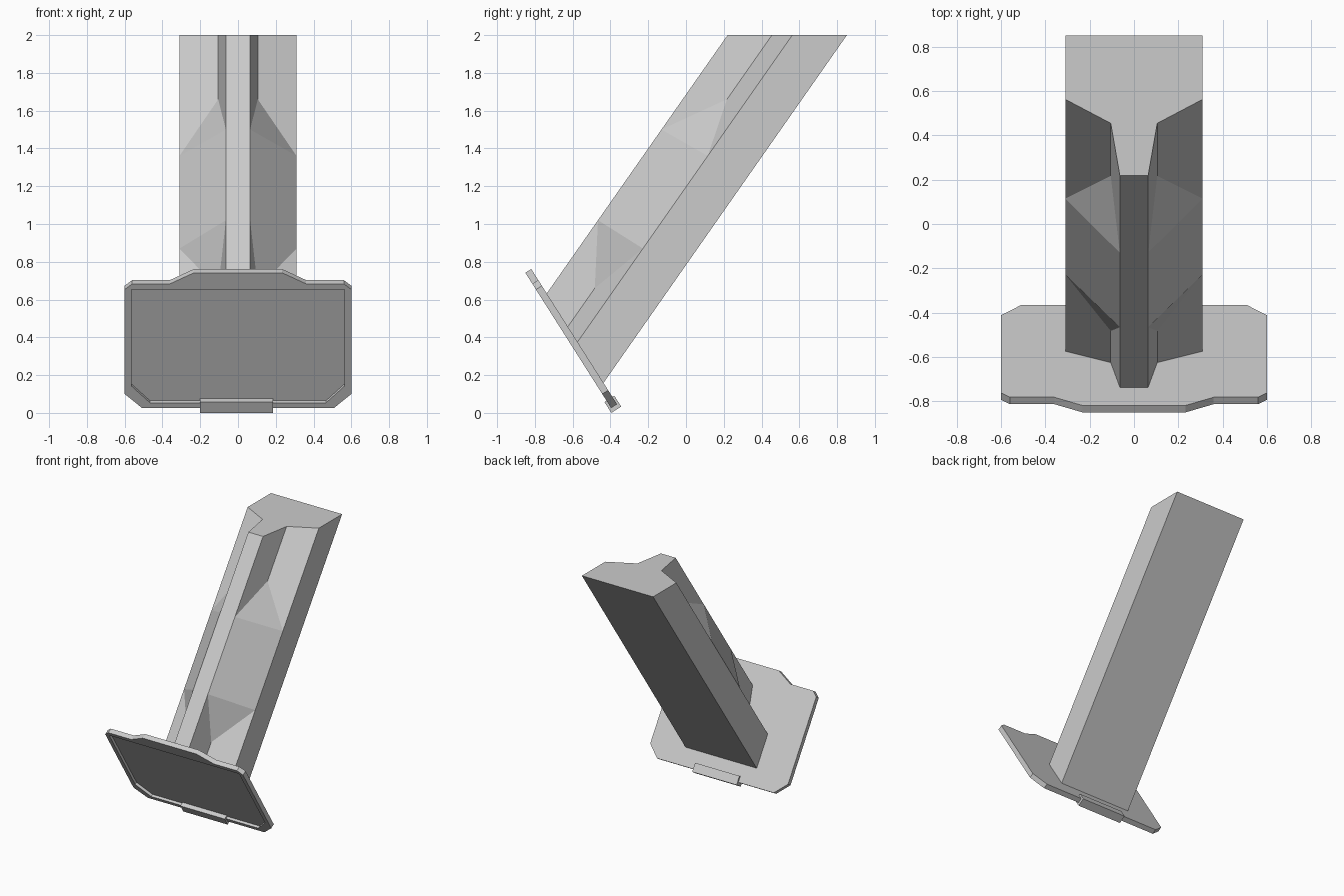
import bpy, bmesh, math

if "Cube" in bpy.data.objects:
    bpy.data.objects.remove(bpy.data.objects["Cube"])

TILT = math.radians(122.4)   # lean of the base plate
PLATE_Y = -0.336             # where the plate's back plane meets the floor
LEAN = 0.7                   # y shift of the grip per unit of height

grey = bpy.data.materials.new("plain grey")
grey.use_nodes = True
grey.diffuse_color = (0.6, 0.6, 0.6, 1)
grey.node_tree.nodes["Principled BSDF"].inputs["Base Color"].default_value = (0.6, 0.6, 0.6, 1)


def make_object(name, bm):
    bmesh.ops.recalc_face_normals(bm, faces=bm.faces)
    mesh = bpy.data.meshes.new(name)
    bm.to_mesh(mesh)
    bm.free()
    mesh.materials.append(grey)
    obj = bpy.data.objects.new(name, mesh)
    bpy.context.collection.objects.link(obj)
    return obj


def plate_prism(name, half, low, high):
    """Symmetric outline in the tilted plate frame, extruded from low to high."""
    outline = half + [(-x, v) for x, v in reversed(half)]
    bm = bmesh.new()
    face = bm.faces.new([bm.verts.new((x, v, low)) for x, v in outline])
    grown = bmesh.ops.extrude_face_region(bm, geom=[face])["geom"]
    verts = [g for g in grown if isinstance(g, bmesh.types.BMVert)]
    bmesh.ops.translate(bm, verts=verts, vec=(0, 0, high - low))
    obj = make_object(name, bm)
    obj.rotation_euler.x = TILT
    obj.location.y = PLATE_Y
    return obj


def apply_modifiers(obj):
    bpy.ops.object.select_all(action="DESELECT")
    bpy.context.view_layer.objects.active = obj
    obj.select_set(True)
    for mod in list(obj.modifiers):
        bpy.ops.object.modifier_apply(modifier=mod.name)


# Grip: leaning half section with a groove that is filled in mid-length
SECTION = {"C": (0, 0.22), "R": (0.064, 0.22), "G": (0.105, 0.455),
           "S": (0.31, 0.563), "B": (0.31, 0.852), "K": (0, 0.852)}
MIDDLE = {"R": (1.5, 1.02), "G": (1.66, 0.66), "S": (1.36, 0.87)}
bm = bmesh.new()
v = {}
for key, (x, y) in SECTION.items():
    slope = -1 / math.tan(TILT)
    foot = (PLATE_Y - y + 2 * LEAN) / (LEAN + slope)
    heights = {"t": 2, "b": foot}
    if key in MIDDLE:
        heights["u"], heights["l"] = MIDDLE[key]
    for level, z in heights.items():
        v[key + level] = bm.verts.new((x, y - LEAN * (2 - z), z))
for loop in ("Ct Cb Rb Rl Ru Rt", "Rt Ru Gu Gt", "Rl Rb Gb Gl", "Gt Gu Su St",
             "Gl Gb Sb Sl", "Ru Su Gu", "Rl Gl Sl", "Ru Rl Sl Su",
             "St Su Sl Sb Bb Bt", "Bt Bb Kb Kt",
             "Ct Rt Gt St Bt Kt", "Kb Bb Sb Gb Rb Cb"):
    bm.faces.new([v[k] for k in loop.split()])
grip = make_object("grip", bm)
grip.modifiers.new("mirror", "MIRROR").use_clip = True
apply_modifiers(grip)

# Base plate with a shallow recess in its front
plate = plate_prism("base_plate", [
    (0.508, 0.054), (0.6, 0.142), (0.6, 0.797), (0.56, 0.833),
    (0.36, 0.833), (0.233, 0.902)], 0, 0.037)
cutter = plate_prism("recess_cutter", [
    (0.466, 0.087), (0.565, 0.193), (0.565, 0.797)], 0.017, 0.1)
cutter.hide_render = True
bpy.context.view_layer.update()
cut = plate.modifiers.new("recess", "BOOLEAN")
cut.operation = "DIFFERENCE"
cut.solver = "EXACT"
cut.object = cutter
apply_modifiers(plate)
bpy.data.objects.remove(cutter)

# Clip wrapped around the plate's lower edge
clip = plate_prism("lower_clip", [(0.193, 0.032), (0.193, 0.1)], -0.012, 0.05)
clip.location.x = -0.007
